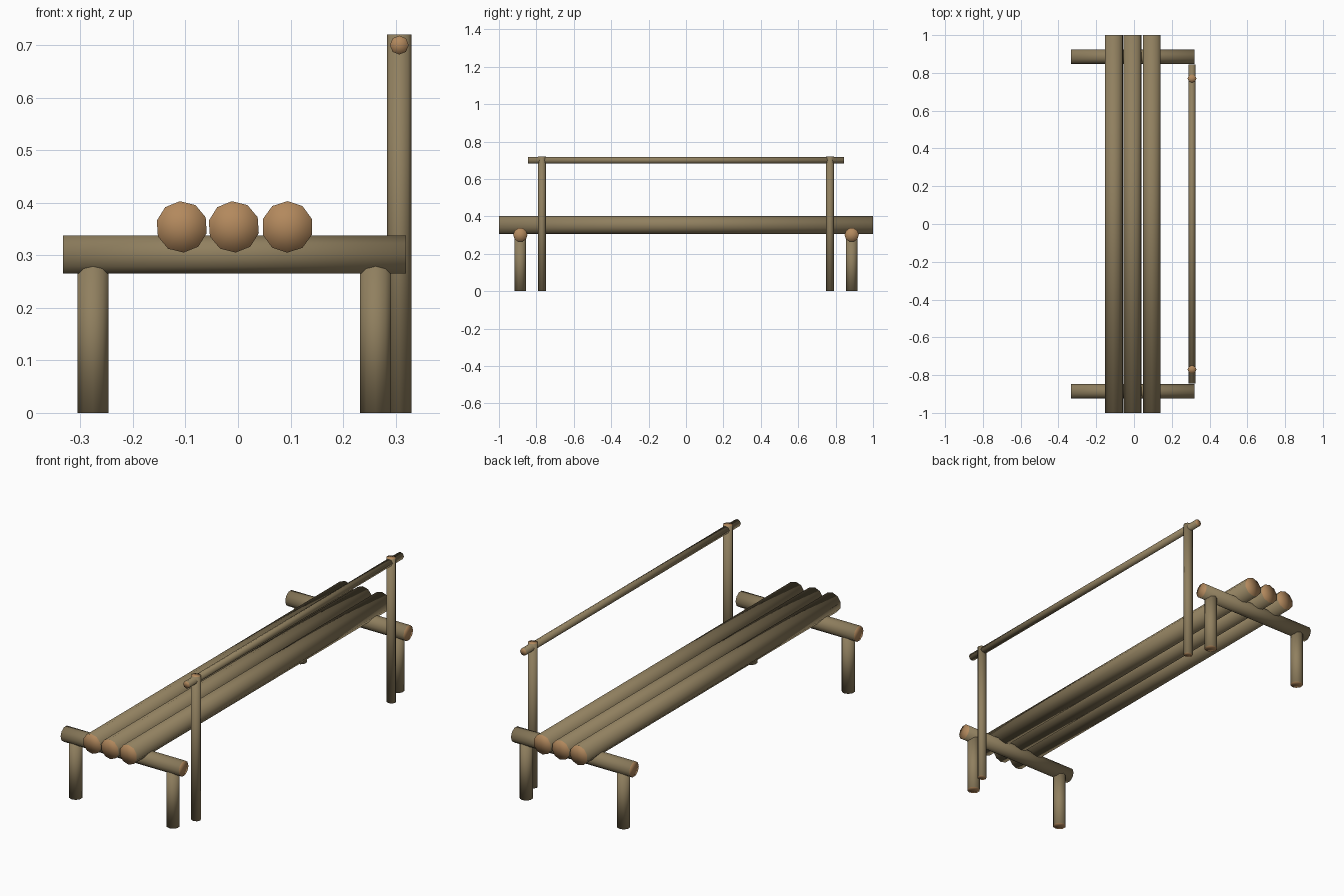
import bpy, bmesh
from math import radians
from mathutils import Matrix, Vector

cube = bpy.data.objects.get("Cube")
if cube:
    bpy.data.objects.remove(cube, do_unlink=True)


def make_material(name, color):
    mat = bpy.data.materials.new(name)
    mat.use_nodes = True
    mat.diffuse_color = color
    bsdf = mat.node_tree.nodes["Principled BSDF"]
    bsdf.inputs["Base Color"].default_value = color
    bsdf.inputs["Roughness"].default_value = 0.9
    return mat


bark = make_material("bark", (0.28, 0.215, 0.115, 1))
cut_wood = make_material("cut_wood", (0.45, 0.25, 0.11, 1))


def log(name, start, end, radius, sides=10, spin=0, squash=1):
    """Round timber between two points, with pale cut ends."""
    start, end = Vector(start), Vector(end)
    axis = end - start
    bm = bmesh.new()
    bmesh.ops.create_cone(bm, cap_ends=True, cap_tris=True, segments=sides,
                          radius1=radius, radius2=radius, depth=axis.length,
                          matrix=Matrix.Rotation(radians(spin), 4, "Z"))
    bmesh.ops.scale(bm, vec=(1, squash, 1), verts=bm.verts)
    bm.normal_update()
    for face in bm.faces:
        face.smooth = True
        face.material_index = int(abs(face.normal.z) > 0.9)
    turn = Vector((0, 0, 1)).rotation_difference(axis).to_matrix().to_4x4()
    bm.transform(Matrix.Translation((start + end) / 2) @ turn)
    mesh = bpy.data.meshes.new(name)
    bm.to_mesh(mesh)
    bm.free()
    mesh.materials.append(bark)
    mesh.materials.append(cut_wood)
    obj = bpy.data.objects.new(name, mesh)
    bpy.context.collection.objects.link(obj)
    return obj


# Seat: three long logs side by side
for side, x, spin in (("right", -0.107, 32), ("middle", -0.008, 32), ("left", 0.094, 0)):
    log(f"seat_log_{side}", (x, -1, 0.354), (x, 1, 0.354), 0.049, spin=spin)

# Supports at each end: cross beam, two legs and a backrest post
for end, s in (("front", -1), ("back", 1)):
    y = s * 0.886
    log(f"cross_beam_{end}", (-0.333, y, 0.301), (0.32, y, 0.301), 0.038)
    for side, x in (("right", -0.276), ("left", 0.262)):
        log(f"leg_{end}_{side}", (x, y, 0), (x, y, 0.28), 0.031)
    post_y = s * 0.77
    log(f"backrest_post_{end}", (0.307, post_y, 0), (0.307, post_y, 0.72),
        0.0235, sides=8, squash=0.9)

# Backrest rail
log("backrest_rail", (0.307, -0.845, 0.70), (0.307, 0.845, 0.70), 0.018, sides=8)
